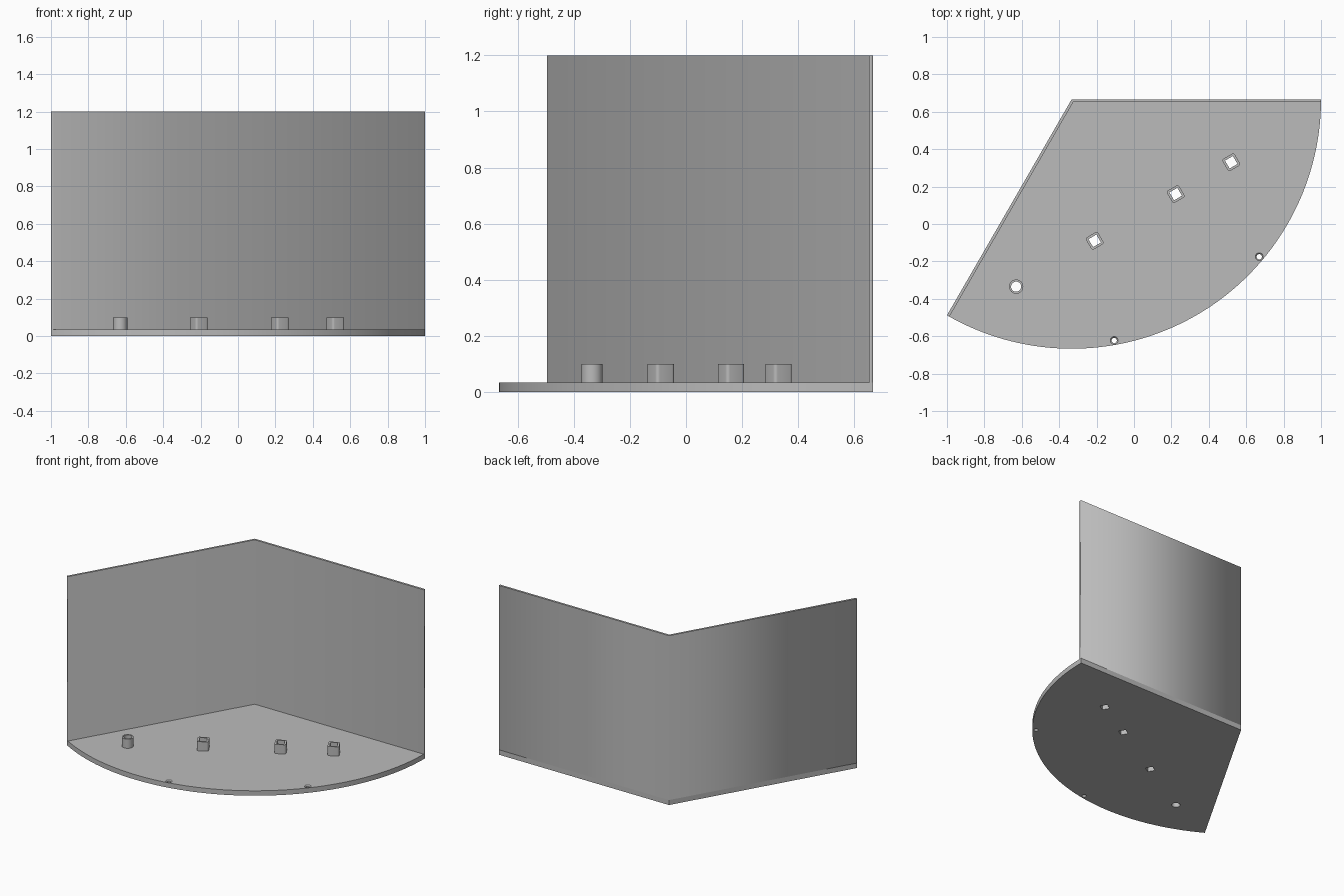
import bpy, bmesh, math

if "Cube" in bpy.data.objects:
    bpy.data.objects.remove(bpy.data.objects["Cube"])

grey = bpy.data.materials.new("light grey")
grey.diffuse_color = (0.5, 0.5, 0.5, 1)
grey.use_nodes = True
grey.node_tree.nodes["Principled BSDF"].inputs["Base Color"].default_value = grey.diffuse_color

APEX = (-1 / 3, 2 / 3)   # corner where both walls meet
R = 4 / 3                # sector radius
BASE_H, WALL_H, POST_H = 0.035, 1.2, 0.1
T = 0.015                # wall thickness


def polar(c, r, deg):
    a = math.radians(deg)
    return (c[0] + r * math.cos(a), c[1] + r * math.sin(a))


def circle(c, r, n=32):
    return [polar(c, r, 360 * i / n) for i in range(n)]


def square(c, side, turn, corner=0.0, n=5):
    """Turned square outline with optional rounded corners."""
    pts = []
    for k in range(4):
        mid = polar(c, (side / 2 - corner) * math.sqrt(2), turn + 45 + 90 * k)
        if corner:
            pts += [polar(mid, corner, turn + 90 * k + 90 * i / n) for i in range(n + 1)]
        else:
            pts.append(mid)
    return pts


def finish(ob, smooth=True):
    ob.data.materials.clear()
    ob.data.materials.append(grey)
    bpy.ops.object.select_all(action='DESELECT')
    ob.select_set(True)
    bpy.context.view_layer.objects.active = ob
    if smooth:
        bpy.ops.object.shade_smooth_by_angle(angle=math.radians(30))


def slab(name, outlines, z0, z1, smooth=True):
    """Extrude a flat outline; further outlines inside it become holes."""
    cu = bpy.data.curves.new(name, 'CURVE')
    cu.dimensions = '2D'
    cu.fill_mode = 'BOTH'
    cu.extrude = (z1 - z0) / 2
    for pts in outlines:
        sp = cu.splines.new('POLY')
        sp.points.add(len(pts) - 1)
        for p, (x, y) in zip(sp.points, pts):
            p.co = (x, y, 0, 1)
        sp.use_cyclic_u = True
    tmp = bpy.data.objects.new(name + "_outline", cu)
    bpy.context.collection.objects.link(tmp)
    bpy.context.view_layer.update()
    me = bpy.data.meshes.new_from_object(tmp.evaluated_get(bpy.context.evaluated_depsgraph_get()))
    bpy.data.objects.remove(tmp)
    bm = bmesh.new()
    bm.from_mesh(me)
    bmesh.ops.remove_doubles(bm, verts=bm.verts, dist=1e-5)
    bmesh.ops.translate(bm, verts=bm.verts, vec=(0, 0, (z0 + z1) / 2))
    bmesh.ops.recalc_face_normals(bm, faces=bm.faces)
    bm.to_mesh(me)
    bm.free()
    ob = bpy.data.objects.new(name, me)
    bpy.context.collection.objects.link(ob)
    finish(ob, smooth)


# posts: one round, three square, all hollow
round_c = (-0.63, -0.335)
square_cs = [(-0.21, -0.09), (0.223, 0.16), (0.52, 0.33)]
round_hole = circle(round_c, 0.027)
square_holes = [square(c, 0.049, 30) for c in square_cs]
slab("round_post", [circle(round_c, 0.038), round_hole], BASE_H, POST_H)
for i, (c, hole) in enumerate(zip(square_cs, square_holes)):
    slab(f"square_post_{i + 1}", [square(c, 0.075, 30, 0.012), hole], BASE_H, POST_H)

# base sector with all through holes
screw_cs = [polar(APEX, R - 0.024, a) for a in (-40, -80)]
sector = [APEX] + [polar(APEX, R, -120 + 120 * i / 96) for i in range(97)]
slab("base", [sector, round_hole] + square_holes + [circle(c, 0.021) for c in screw_cs], 0, BASE_H)

# countersunk collars in the two edge holes
for i, c in enumerate(screw_cs):
    bm = bmesh.new()
    profile = [(0.021, 0), (0.021, BASE_H), (0.014, BASE_H - 0.007), (0.014, 0)]
    rings = [[bm.verts.new((*p, z)) for p in circle(c, r)] for r, z in profile]
    for k in range(4):
        a, b = rings[k], rings[(k + 1) % 4]
        for j in range(32):
            n = (j + 1) % 32
            bm.faces.new((a[j], a[n], b[n], b[j]))
    bmesh.ops.recalc_face_normals(bm, faces=bm.faces)
    me = bpy.data.meshes.new(f"screw_hole_{i + 1}")
    bm.to_mesh(me)
    bm.free()
    ob = bpy.data.objects.new(me.name, me)
    bpy.context.collection.objects.link(ob)
    finish(ob)

# two walls meeting at 120 degrees, one mitred profile
end_l = polar(APEX, R, -120)
inner = (APEX[0] + T / math.sqrt(3), APEX[1] - T)
slab("walls", [[APEX, end_l, polar(end_l, T, -30), inner,
                (APEX[0] + R, APEX[1] - T), (APEX[0] + R, APEX[1])]], BASE_H, WALL_H, False)
